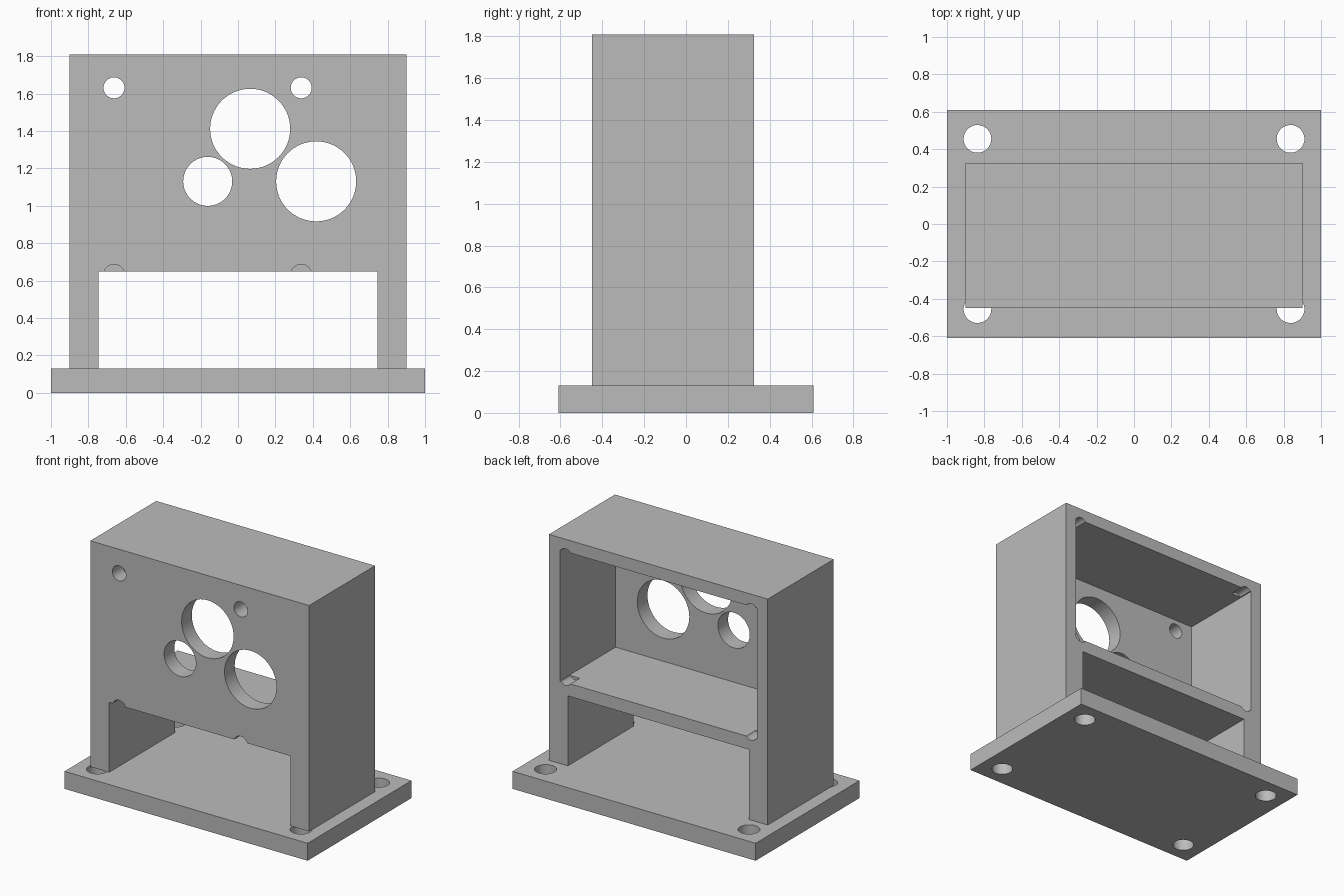
import bpy
import math

default = bpy.data.objects.get("Cube")
if default:
    bpy.data.objects.remove(default, do_unlink=True)

# Single plain grey
grey = bpy.data.materials.new("plain grey")
grey.use_nodes = True
colour = (0.5, 0.5, 0.5, 1)
grey.diffuse_color = colour
grey.node_tree.nodes["Principled BSDF"].inputs["Base Color"].default_value = colour


def box(name, xs, ys, zs):
    spans = (xs, ys, zs)
    bpy.ops.mesh.primitive_cube_add(size=1, location=[sum(s) / 2 for s in spans])
    obj = bpy.context.object
    obj.name = name
    obj.scale = [s[1] - s[0] for s in spans]
    bpy.ops.object.transform_apply(location=True, rotation=True, scale=True)
    obj.data.materials.append(grey)
    return obj


def cylinder(name, centre, radius, depth, along_y=True):
    tilt = (math.pi / 2, 0, 0) if along_y else (0, 0, 0)
    bpy.ops.mesh.primitive_cylinder_add(vertices=64, radius=radius, depth=depth,
                                        location=centre, rotation=tilt)
    obj = bpy.context.object
    obj.name = name
    bpy.ops.object.transform_apply(location=True, rotation=True, scale=True)
    obj.data.materials.append(grey)
    return obj


def cut(target, cutter):
    cutter.hide_render = True
    mod = target.modifiers.new("cut", 'BOOLEAN')
    mod.operation = 'DIFFERENCE'
    mod.solver = 'EXACT'
    mod.object = cutter
    bpy.ops.object.select_all(action='DESELECT')
    bpy.context.view_layer.objects.active = target
    target.select_set(True)
    bpy.ops.object.modifier_apply(modifier=mod.name)
    bpy.data.objects.remove(cutter, do_unlink=True)


def finish(obj):
    bpy.ops.object.select_all(action='DESELECT')
    bpy.context.view_layer.objects.active = obj
    obj.select_set(True)
    bpy.ops.object.shade_smooth_by_angle(angle=math.radians(30))


FRONT, BACK, BASE_TOP, TOP = -0.45, 0.325, 0.13, 1.81
WALL = 0.12

# Mounting plate with four bolt holes
base = box("base_plate", (-1, 1), (-0.61, 0.61), (0, BASE_TOP))
for x in (-0.837, 0.837):
    for y in (-0.455, 0.455):
        cut(base, cylinder("bolt_hole", (x, y, BASE_TOP / 2), 0.074, 0.4, False))
finish(base)

# Housing: pocket open at the back, passage through the bottom
housing = box("housing", (-0.9, 0.9), (FRONT, BACK), (BASE_TOP, TOP))
cut(housing, box("pocket", (-0.81, 0.81), (FRONT + WALL, BACK + 0.2), (0.745, 1.718)))
cut(housing, box("passage", (-0.745, 0.745), (-0.8, 0.8), (0, 0.65)))

# Round openings in the front wall, upper and lower screw holes
openings = [(0.065, 1.412, 0.214), (0.418, 1.131, 0.214), (-0.162, 1.131, 0.131)]
openings += [(x, z, 0.056) for x in (-0.663, 0.338) for z in (1.631, 0.631)]
for x, z, radius in openings:
    cut(housing, cylinder("front_opening", (x, FRONT, z), radius, 2 * WALL + 0.002))

# Shallow screw recesses in the pocket corners at the back
for x in (-0.763, 0.763):
    for z in (0.768, 1.695):
        cut(housing, cylinder("corner_recess", (x, BACK, z), 0.045, 0.22))
finish(housing)
